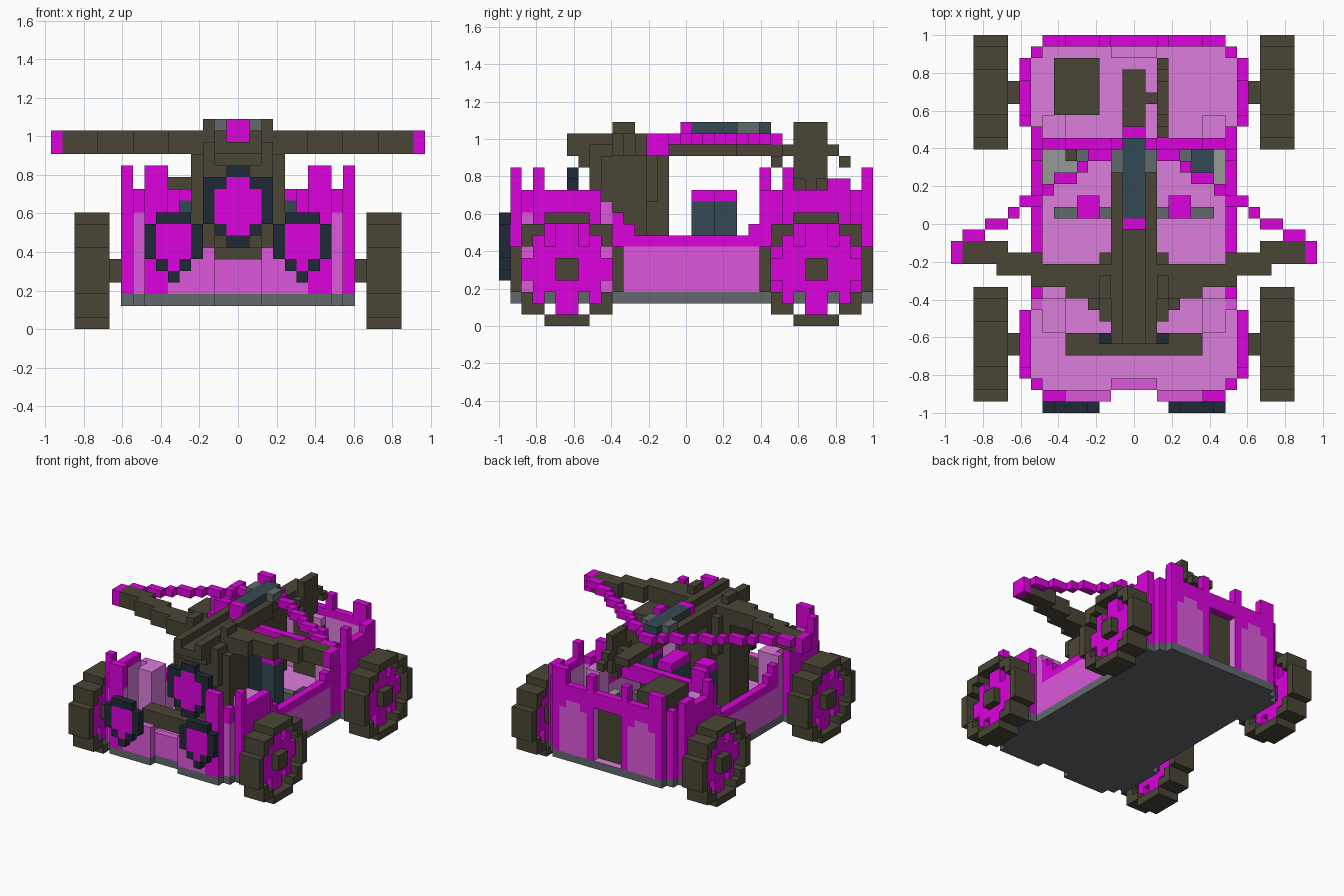
import bpy
import bmesh
from mathutils import Vector

if "Cube" in bpy.data.objects:
    bpy.data.objects.remove(bpy.data.objects["Cube"], do_unlink=True)

UNIT = 2 / 33
PALETTE = {
    "magenta": "DC02DC", "orchid": "DC59DC", "pale orchid": "DC7EDC",
    "dark brown": "4A4636", "navy": "1F2A36", "slate": "344A52",
    "gray": "62686C", "light gray": "969996",
}


def linear(c):
    return c / 12.92 if c <= 0.04045 else ((c + 0.055) / 1.055) ** 2.4


def make_material(name, code):
    rgb = [linear(int(code[i:i + 2], 16) / 255) for i in (0, 2, 4)]
    mat = bpy.data.materials.new(name)
    mat.use_nodes = True
    mat.diffuse_color = (*rgb, 1)
    mat.node_tree.nodes["Principled BSDF"].inputs["Base Color"].default_value = (*rgb, 1)
    return mat


NAMES = list(PALETTE)
MATERIALS = [make_material(n, c) for n, c in PALETTE.items()]
cells = {}


def put(part, colour, x, y, z, mirror=True):
    cells[x, y, z] = (part, colour)
    if mirror:
        cells[-1 - x, y, z] = (part, colour)


def box(part, colour, xs, ys, zs, mirror=True):
    """Fill a block of cells; each span is (start, end)."""
    for x in range(*xs):
        for y in range(*ys):
            for z in range(*zs):
                put(part, colour, x, y, z, mirror)


def pattern(rows, place):
    """Walk a drawn pattern, top row first, calling place(column, row, mark)."""
    for r, row in enumerate(rows):
        for c, mark in enumerate(row):
            if mark != ".":
                place(c, len(rows) - 1 - r, mark)


# Plan outline of the hull: bulged ends, narrower waist
def inside(x, y):
    a = x if x >= 0 else -1 - x
    if y < 1 or y > 32 or (y == 1 and a < 2):
        return False
    if y in (1, 32):
        return a < 8
    return a < (10 if 3 <= y <= 8 or 25 <= y <= 30 else 9)


def wall_height(a, y):
    if y <= 2 and a < 6:
        return 6 if a < 2 else 7
    if (y in (1, 32) and a in (6, 7)) or (y in (3, 25) and a == 9) or (y == 32 and a == 2):
        return 14
    if y in (29, 30) and a == 9:
        return 13
    if 9 <= y <= 22:
        return {9: 11, 10: 10, 11: 9, 22: 9}.get(y, 8)
    return 12


def wall_colour(a, y, z):
    if y <= 2 and a < 6:
        return "orchid"
    if y == 2 and a == 8 and z < 10:
        return "orchid"
    if y == 9 or (10 <= y <= 22 and z < 7):
        return "orchid"
    # rear panels with rounded top corners
    if y == 32 and 3 <= a <= 6 and (z < 9 or (z == 9 and a in (4, 5))):
        return "orchid"
    return "magenta"


# Hull: floor slab and one-cell-thick walls
for y in range(1, 33):
    for a in range(10):
        if not inside(a, y):
            continue
        put("floor", "gray", a, y, 2)
        around = [(a + 1, y), (a, y + 1), (a, y - 1)]
        if not all(inside(*n) for n in around):
            for z in range(3, wall_height(a, y)):
                # the doorway is left open in the rear wall
                if y < 32 or a > 1 or z > 9:
                    put("hull_walls", wall_colour(a, y, z), a, y, z)

# Pale corner boxes inside the bulges
box("corner_boxes", "pale orchid", (6, 8), (7, 10), (3, 11))
box("corner_boxes", "pale orchid", (6, 8), (24, 26), (3, 11))

# Door set back in the rear wall, under a pale lintel
box("rear_door", "dark brown", (0, 2), (31, 32), (3, 10))
box("door_lintel", "pale orchid", (0, 2), (31, 32), (10, 11))

# Beams across the hull, and the chest at the back
box("front_beam", "dark brown", (0, 6), (5, 7), (5, 7))
box("rear_rail", "magenta", (0, 9), (23, 24), (10, 12))
box("rear_rail", "magenta", (6, 8), (23, 24), (12, 14))
box("rear_chest", "dark brown", (-7, -3), (26, 31), (3, 13), False)

# Wheels with hubs and axle stubs
WHEEL = ["...TTTT...", ".TT.DD.TT.", ".TD.DD.DT.", "T.DDDDDD.T", "TDDDTTDDDT"]
WHEEL += WHEEL[::-1]
for name, start in (("front_wheels", 1), ("rear_wheels", 23)):
    def wheel_cell(c, r, mark):
        if mark == "T":
            box(name, "dark brown", (11, 14), (start + c, start + c + 1), (r, r + 1))
        else:
            put(name, "magenta", 12, start + c, r)
    pattern(WHEEL, wheel_cell)
    box(name, "dark brown", (10, 11), (start + 4, start + 6), (4, 6))

# Shields on the front
SHIELD = [".NNN.", "NMMMN", "NMMMN", "NMMMN", ".NMN.", "..N.."]
BIG_SHIELD = ["..NN..", "NNMMNN", "NMMMMN", "NMMMMN", "NMMMMN", ".NMMN.", "..NN.."]
TINT = {"N": "navy", "M": "magenta"}
pattern(SHIELD, lambda c, r, m: put("front_shields", TINT[m], 3 + c, 0, 4 + r))
pattern(BIG_SHIELD, lambda c, r, m: put("centre_shield", TINT[m], c - 3, 6, 7 + r, False))

# Stand that carries the bow
box("stand", "dark brown", (0, 4), (9, 13), (3, 15))
box("stand", "dark brown", (0, 2), (8, 15), (3, 15))
box("stand", "dark brown", (0, 3), (8, 14), (11, 16))
box("stand", "dark brown", (0, 2), (7, 9), (14, 16))

# Bow arms, stepping back to the tips
for xs, ys in (((1, 6), (10, 13)), ((5, 9), (11, 13)), ((8, 12), (12, 14)), ((11, 15), (13, 15))):
    box("bow_arms", "dark brown", xs, ys, (15, 17))
box("bow_arms", "magenta", (15, 16), (13, 15), (15, 17))

# Stock of the bow: a grooved rail with a plain tail
box("stock", "dark brown", (0, 1), (6, 30), (15, 16))
box("stock", "dark brown", (1, 2), (6, 21), (15, 17))
box("stock", "dark brown", (2, 3), (10, 12), (16, 18))

# Bow string from each tip to the stock
for x in range(1, 15):
    put("bow_string", "magenta", x, max(15, round(23.6 - x * 2 / 3)), 16)
box("bow_string", "magenta", (0, 1), (24, 25), (16, 17))

# Bolt lying in the groove
box("bolt", "slate", (0, 1), (17, 24), (16, 18))
box("bolt", "gray", (1, 2), (21, 23), (17, 18))
box("bolt", "magenta", (0, 1), (16, 17), (16, 18))

# Winch wheel beside the stock
WINCH = ["..XXX..", "..XXX..", ".XXXXX.", "X.XXX.X", "..XXX..", "...X..."]
pattern(WINCH, lambda c, r, m: put("winch", "dark brown", 2, 24 + c, 12 + r, False))
put("winch", "dark brown", 1, 27, 15, False)

# Fittings inside the hull
box("centre_post", "slate", (0, 1), (17, 21), (3, 11))
box("centre_post", "magenta", (0, 1), (17, 21), (11, 12))
box("side_posts", "slate", (3, 5), (17, 19), (3, 11))
box("side_posts", "magenta", (3, 5), (17, 19), (11, 12))
box("foot_rails", "gray", (2, 7), (17, 18), (3, 5))
box("stores", "gray", (2, 5), (22, 23), (3, 5))
box("stores", "light gray", (-8, -5), (20, 23), (3, 6), False)
box("stores", "dark brown", (-6, -5), (22, 23), (5, 7), False)
box("stores", "light gray", (7, 8), (20, 23), (3, 6), False)
box("stores", "slate", (5, 7), (21, 23), (3, 6), False)

# Turn the cells into one mesh per part, keeping exposed faces only
DIRECTIONS = [Vector(d) for d in ((1, 0, 0), (-1, 0, 0), (0, 1, 0), (0, -1, 0), (0, 0, 1), (0, 0, -1))]


def face_colour(part, colour, pos, d):
    """Inner faces of the hull are pale below the rim."""
    if part == "floor" and d.z > 0:
        return "pale orchid"
    rim = 7 if 10 <= pos.y <= 22 else 11
    if part == "hull_walls" and d.z == 0 and (colour == "orchid" or pos.z < rim):
        if inside(int(pos.x + d.x), int(pos.y + d.y)):
            return "pale orchid"
    return colour


for part in dict.fromkeys(p for p, _ in cells.values()):
    bm = bmesh.new()
    for key, (owner, colour) in cells.items():
        if owner != part:
            continue
        pos = Vector(key)
        centre = pos + Vector((0.5, 0.5, 0.5))
        for d in DIRECTIONS:
            if tuple(int(v) for v in pos + d) in cells:
                continue
            u = Vector((d.y, d.z, d.x)) / 2
            w = d.cross(u)
            corners = [centre + d / 2 + s for s in (u + w, w - u, -u - w, u - w)]
            verts = [bm.verts.new((c - Vector((0, 16.5, 0))) * UNIT) for c in corners]
            face = bm.faces.new(verts)
            face.material_index = NAMES.index(face_colour(part, colour, pos, d))
    bmesh.ops.remove_doubles(bm, verts=bm.verts, dist=UNIT / 100)
    mesh = bpy.data.meshes.new(part)
    bm.to_mesh(mesh)
    bm.free()
    for mat in MATERIALS:
        mesh.materials.append(mat)
    bpy.context.collection.objects.link(bpy.data.objects.new(part, mesh))
